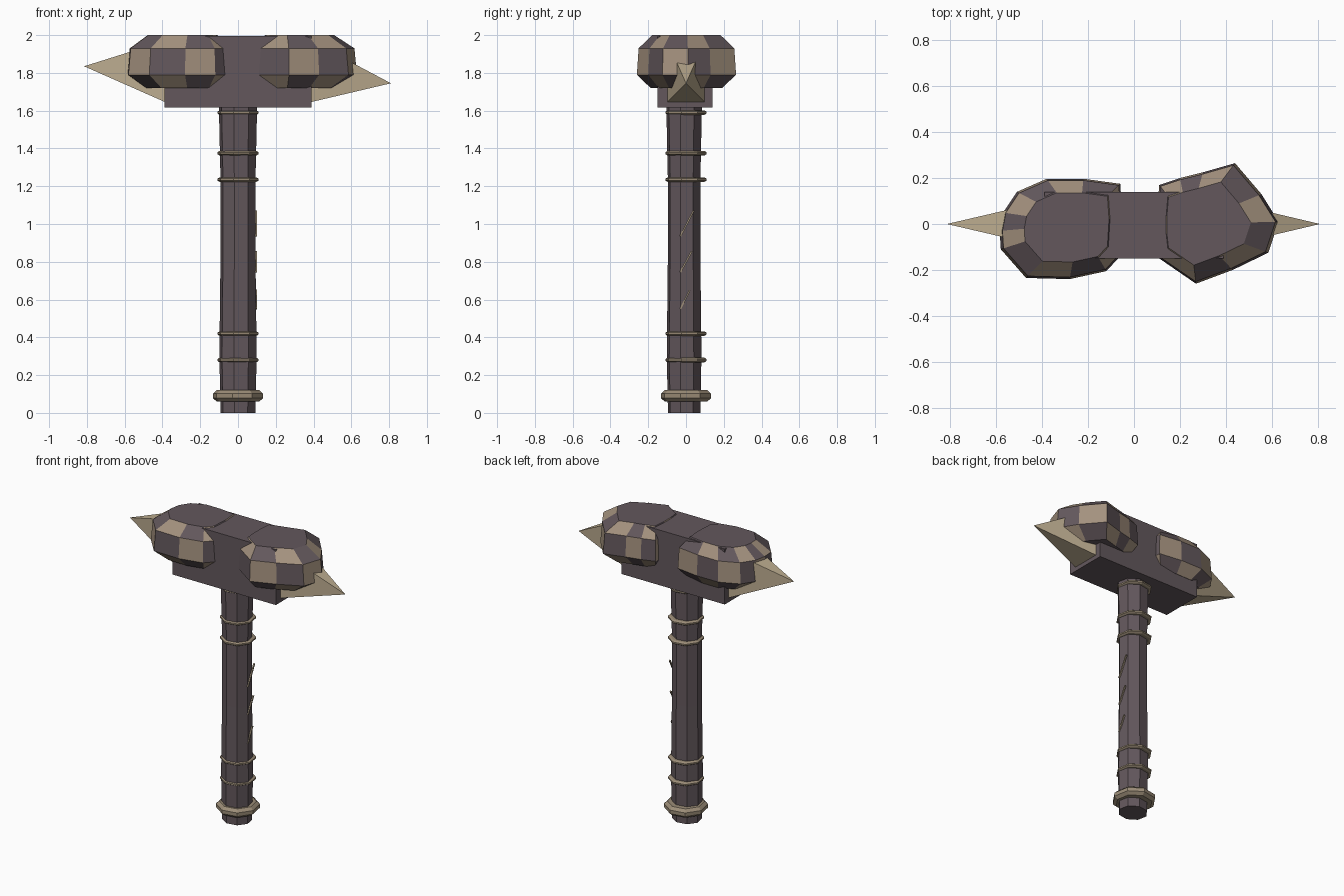
import bpy, bmesh, math
from mathutils import Matrix, Vector

if "Cube" in bpy.data.objects:
    bpy.data.objects.remove(bpy.data.objects["Cube"])


def material(name, rgb):
    m = bpy.data.materials.new(name)
    m.diffuse_color = (*rgb, 1)
    m.use_nodes = True
    m.node_tree.nodes["Principled BSDF"].inputs["Base Color"].default_value = m.diffuse_color
    return m


DARK = material("dark_stone", (0.125, 0.097, 0.108))
TAN = material("tan_stone", (0.370, 0.285, 0.210))
BONE = material("pale_bone", (0.500, 0.410, 0.275))
BAND = material("band_tan", (0.330, 0.265, 0.185))


def finish(name, bm, *mats):
    bmesh.ops.recalc_face_normals(bm, faces=bm.faces)
    me = bpy.data.meshes.new(name)
    bm.to_mesh(me)
    bm.free()
    for m in mats:
        me.materials.append(m)
    ob = bpy.data.objects.new(name, me)
    bpy.context.collection.objects.link(ob)
    return ob


def stack(bm, rings, caps=True):
    """Skin a list of equal-length point rings; returns side faces per level."""
    vs = [[bm.verts.new(p) for p in r] for r in rings]
    n = len(vs[0])
    levels = []
    for a, b in zip(vs, vs[1:]):
        levels.append([bm.faces.new((a[i], a[(i + 1) % n], b[(i + 1) % n], b[i]))
                       for i in range(n)])
    if caps:
        bm.faces.new(vs[0][::-1])
        bm.faces.new(vs[-1])
    return levels


def octagon(r, z, cy=0.0, ry=None, turn=-12):
    ry = r if ry is None else ry
    angles = [math.radians(turn + 45 * i) for i in range(8)]
    return [(r * math.sin(a), cy - ry * math.cos(a), z) for a in angles]


# Handle: slightly waisted eight-sided shaft
bm = bmesh.new()
stack(bm, [octagon(r, z, -0.01, r * 0.93) for z, r in
           ((0, 0.094), (0.3, 0.101), (0.8, 0.095), (1.25, 0.095), (1.64, 0.104))])
finish("handle", bm, DARK)


# Binding rings and the pommel collar
def band(name, z, half, r, inner):
    bm = bmesh.new()
    stack(bm, [octagon(inner, z - half), octagon(r, z - half * 0.4),
               octagon(r, z + half * 0.4), octagon(inner, z + half)])
    finish(name, bm, BAND)


for i, z in enumerate((0.28, 0.42, 1.235, 1.375, 1.59)):
    band(f"binding_ring_{i + 1}", z, 0.012, 0.112, 0.1)
band("pommel_collar", 0.09, 0.03, 0.136, 0.115)

# Diagonal scratches on the right side of the handle
for i, (y0, z0, y1, z1) in enumerate(((-0.03, 0.55, 0.02, 0.65),
                                      (-0.03, 0.745, 0.03, 0.855),
                                      (-0.03, 0.935, 0.04, 1.07))):
    bm = bmesh.new()
    d = Vector((0, y1 - y0, z1 - z0))
    bmesh.ops.create_cube(bm, size=1, matrix=(
        Matrix.Translation((0.095, (y0 + y1) / 2, (z0 + z1) / 2))
        @ Matrix.Rotation(-math.atan2(d.y, d.z), 4, 'X')
        @ Matrix.Diagonal((0.009, 0.009, d.length, 1))))
    finish(f"handle_scratch_{i + 1}", bm, BAND)

# Head block
bm = bmesh.new()
bmesh.ops.create_cube(bm, size=1, matrix=Matrix.Translation((0, -0.005, 1.806))
                      @ Matrix.Diagonal((0.78, 0.29, 0.376, 1)))
finish("head_block", bm, DARK)


# Faceted stone lumps with checkered facets
def lump(name, outline, px, parity):
    bm = bmesh.new()
    rings = [[(px + (x - px) * s, y * s, z) for x, y in outline]
             for z, s in ((1.72, 0.72), (1.79, 1.0), (1.93, 0.965), (2.0, 0.69))]
    for lv, faces in enumerate(stack(bm, rings)):
        for i, f in enumerate(faces):
            f.material_index = (i + lv + parity) % 2
    finish(name, bm, DARK, TAN)


lump("left_lump", [(-.58, -.11), (-.47, -.235), (-.28, -.24), (-.12, -.205),
                   (-.06, -.14), (-.05, .03), (-.06, .175), (-.22, .197),
                   (-.38, .197), (-.51, .14), (-.57, .05), (-.585, -.03)], -0.24, 0)
lump("right_lump", [(.11, -.15), (.27, -.26), (.43, -.20), (.585, -.125),
                    (.63, .01), (.555, .13), (.44, .265), (.30, .225),
                    (.20, .20), (.11, .17), (.10, .05), (.10, -.06)], 0.24, 1)

# Four-sided end spikes
for name, base, tip in (("left_spike", -0.385, (-0.815, 0, 1.835)),
                        ("right_spike", 0.385, (0.81, 0, 1.745))):
    bm = bmesh.new()
    corners = [bm.verts.new((base, y, z)) for y, z in
               ((-0.1, 1.645), (0.1, 1.645), (0.1, 1.97), (-0.1, 1.97))]
    apex = bm.verts.new(tip)
    bm.faces.new(corners)
    for i in range(4):
        bm.faces.new((corners[i], corners[(i + 1) % 4], apex))
    finish(name, bm, BONE)
